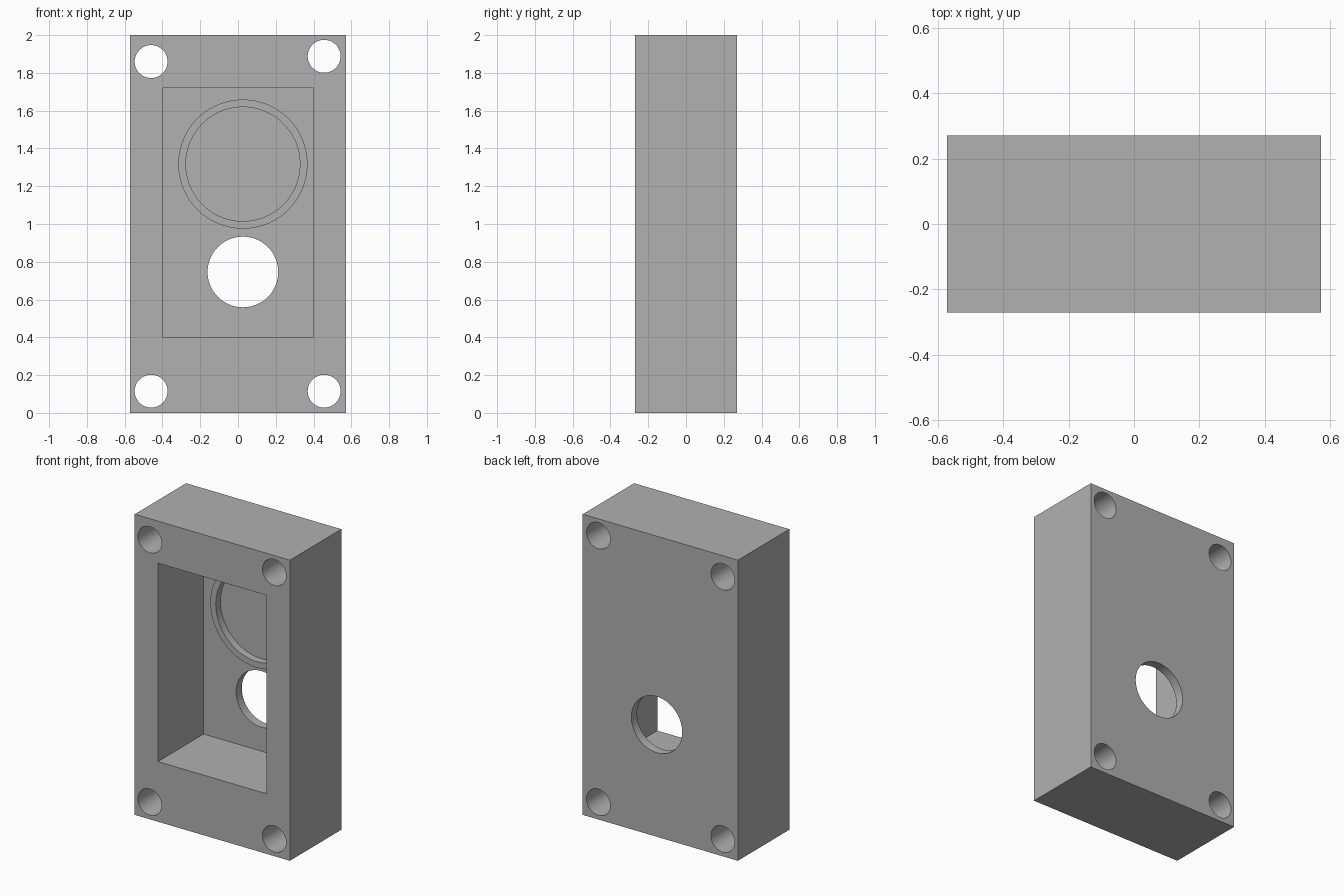
import bpy
import math

if "Cube" in bpy.data.objects:
    bpy.data.objects.remove(bpy.data.objects["Cube"], do_unlink=True)

WIDTH, DEPTH, HEIGHT = 1.142, 0.54, 2.0
FLOOR_Y = 0.21       # inner face of the back wall
RING_Y = 0.16        # front face of the raised ring
CENTRE_X = 0.026     # shared axis of the ring and the round opening

grey = bpy.data.materials.new("plain grey")
grey.use_nodes = True
grey.diffuse_color = (0.44, 0.44, 0.44, 1)
grey.node_tree.nodes["Principled BSDF"].inputs["Base Color"].default_value = (0.44, 0.44, 0.44, 1)


def box(name, x0, x1, y0, y1, z0, z1):
    bpy.ops.mesh.primitive_cube_add(
        size=1, location=((x0 + x1) / 2, (y0 + y1) / 2, (z0 + z1) / 2))
    obj = bpy.context.object
    obj.name = name
    obj.scale = (x1 - x0, y1 - y0, z1 - z0)
    bpy.ops.object.transform_apply(location=False, rotation=False, scale=True)
    obj.data.materials.append(grey)
    return obj


def rod(name, x, z, radius, y0, y1, sides=64):
    """Cylinder lying along the y axis."""
    bpy.ops.mesh.primitive_cylinder_add(
        vertices=sides, radius=radius, depth=y1 - y0,
        location=(x, (y0 + y1) / 2, z), rotation=(math.pi / 2, 0, 0))
    obj = bpy.context.object
    obj.name = name
    obj.data.materials.append(grey)
    return obj


def cut(target, cutter):
    cutter.hide_render = True
    mod = target.modifiers.new("cut", "BOOLEAN")
    mod.operation = "DIFFERENCE"
    mod.solver = "EXACT"
    mod.object = cutter
    bpy.context.view_layer.objects.active = target
    bpy.ops.object.modifier_apply(modifier=mod.name)
    bpy.data.objects.remove(cutter, do_unlink=True)


def smooth(obj):
    bpy.ops.object.select_all(action="DESELECT")
    obj.select_set(True)
    bpy.context.view_layer.objects.active = obj
    bpy.ops.object.shade_smooth_by_angle(angle=math.radians(30))


# Housing block with a deep pocket open to the front
housing = box("housing", -WIDTH / 2, WIDTH / 2, -DEPTH / 2, DEPTH / 2, 0, HEIGHT)
cut(housing, box("pocket_cutter", -0.4, 0.4, -DEPTH, FLOOR_Y, 0.4, 1.72))

# Four corner bolt holes, the upper pair at slightly different heights
for x, z in ((-0.46, 0.115), (0.456, 0.115), (-0.46, 1.86), (0.456, 1.888)):
    cut(housing, rod("bolt_hole_cutter", x, z, 0.087, -DEPTH, DEPTH))

# Round opening through the back wall
cut(housing, rod("opening_cutter", CENTRE_X, 0.746, 0.187, 0, DEPTH))
smooth(housing)

# Raised ring standing on the pocket floor
ring = rod("raised_ring", CENTRE_X, 1.317, 0.342, RING_Y, FLOOR_Y + 0.005, 96)
cut(ring, rod("ring_cutter", CENTRE_X, 1.317, 0.302, 0, DEPTH, 96))
smooth(ring)
